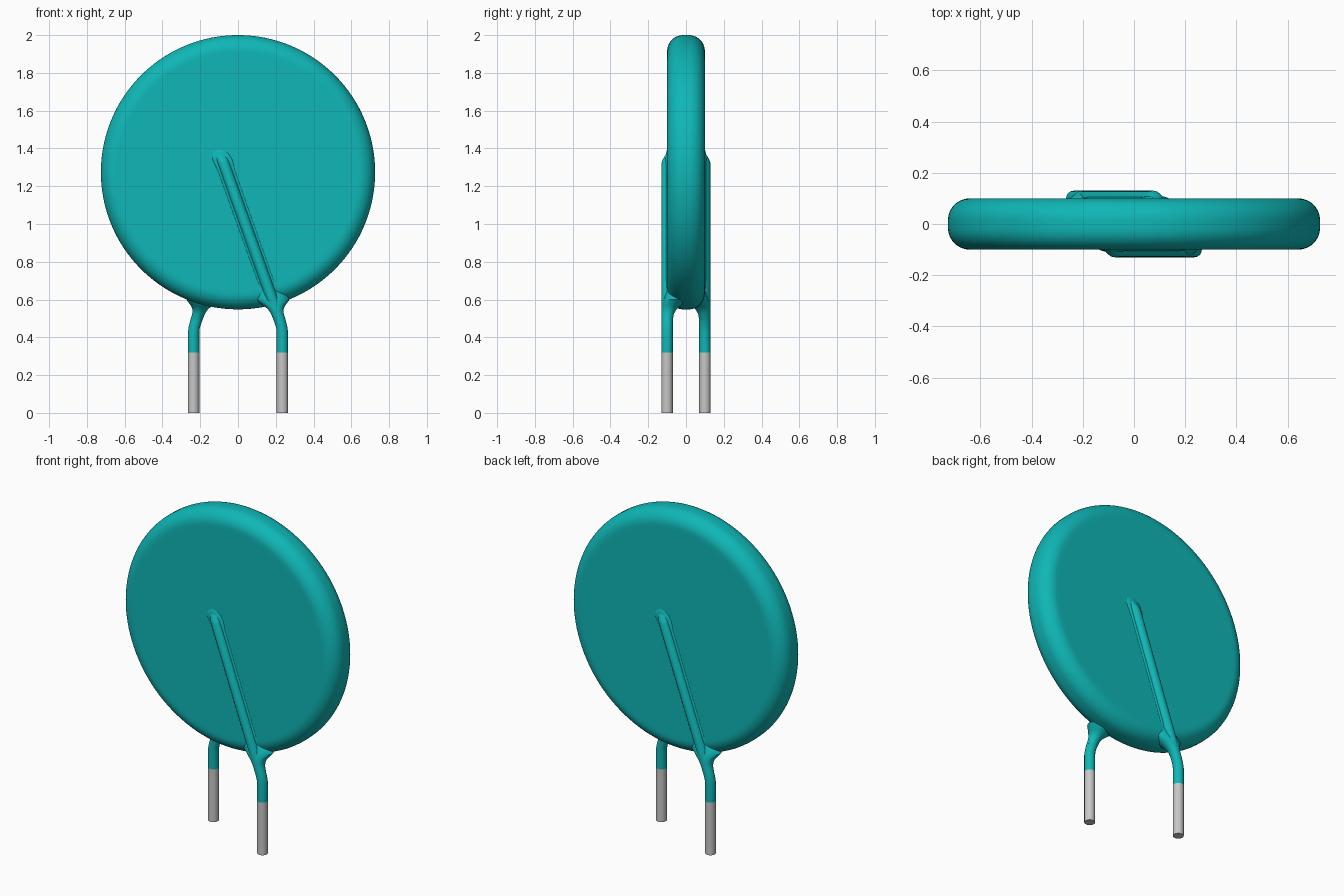
import bpy, bmesh, math
from mathutils import Matrix

cube = bpy.data.objects.get("Cube")
if cube:
    bpy.data.objects.remove(cube, do_unlink=True)


def material(name, rgb, roughness):
    mat = bpy.data.materials.new(name)
    mat.use_nodes = True
    mat.diffuse_color = (*rgb, 1)
    bsdf = next(n for n in mat.node_tree.nodes if n.type == 'BSDF_PRINCIPLED')
    bsdf.inputs["Base Color"].default_value = (*rgb, 1)
    bsdf.inputs["Roughness"].default_value = roughness
    return mat


teal = material("teal coating", (0.005, 0.47, 0.47), 0.5)
grey = material("tinned metal", (0.57, 0.57, 0.57), 0.5)


def loft(name, rows, mat, sides=24, transform=Matrix()):
    """Skin a stack of horizontal ellipses (x, y, z, rx, ry), capped at both ends."""
    bm = bmesh.new()
    rings = []
    for x, y, z, rx, ry in rows:
        angles = [2 * math.pi * i / sides for i in range(sides)]
        rings.append([bm.verts.new((x + rx * math.cos(a), y + ry * math.sin(a), z))
                      for a in angles])
    for low, high in zip(rings, rings[1:]):
        for i in range(sides):
            j = (i + 1) % sides
            bm.faces.new((low[i], low[j], high[j], high[i]))
    bm.faces.new(rings[0][::-1])
    bm.faces.new(rings[-1])
    bm.transform(transform)
    bmesh.ops.recalc_face_normals(bm, faces=bm.faces)
    mesh = bpy.data.meshes.new(name)
    bm.to_mesh(mesh)
    bm.free()
    mesh.materials.append(mat)
    obj = bpy.data.objects.new(name, mesh)
    bpy.context.collection.objects.link(obj)
    bpy.ops.object.select_all(action='DESELECT')
    obj.select_set(True)
    bpy.context.view_layer.objects.active = obj
    bpy.ops.object.shade_smooth_by_angle(angle=math.radians(40))
    return obj


# Round disc body with a rounded rim, stood upright
R, HALF, ROUND, CENTRE = 0.726, 0.10, 0.085, 1.274
rim = []
for side in (-1, 1):
    for k in range(11):
        a = math.pi / 2 * (k / 10 if side > 0 else 1 - k / 10)
        r = R - ROUND + ROUND * math.cos(a)
        rim.append((0, 0, side * (HALF - ROUND + ROUND * math.sin(a)), r, r))
flat = R - ROUND - 0.02
rim = [(0, 0, -HALF, flat, flat)] + rim + [(0, 0, HALF, flat, flat)]
upright = Matrix.Translation((0, 0, CENTRE)) @ Matrix.Rotation(math.pi / 2, 4, 'X')
loft("disc_body", rim, teal, 128, upright)

# Lead dimensions: vertical foot, then a slanted run across the disc face
X, Y, W = 0.235, -0.10, 0.03
BEND, TOP, TOP_X = 0.45, 1.32, -0.075


def slant_x(z):
    return X + (TOP_X - X) * (z - BEND) / (TOP - BEND)


# Each side is the other one turned half way round
for label, turn in (("front", 0), ("back", math.pi)):
    spin = Matrix.Rotation(turn, 4, 'Z')

    # Bare metal pin
    loft(label + "_pin", [(X, Y, 0, W, W), (X, Y, 0.32, W, W)], grey, 24, spin)

    # Coated lead, sinking into the disc at its upper end
    lead = [(X, Y, 0.32, W, W), (X, Y, BEND - 0.02, W, W),
            (X - 0.004, Y, BEND + 0.005, W, W),
            (slant_x(0.49), Y, 0.49, 0.032, W),
            (TOP_X, Y, TOP, 0.032, W),
            (slant_x(1.34), Y + 0.006, 1.34, 0.033, W),
            (slant_x(1.365), Y + 0.021, 1.365, 0.034, W),
            (slant_x(1.385), Y + 0.031, 1.385, 0.030, W)]
    loft(label + "_lead", lead, teal, 24, spin)

    # Coating piled up in a low ridge along the lead
    ridge = [(slant_x(z), Y + 0.004, z, rx, ry) for z, rx, ry in
             ((0.64, 0.04, 0.008), (0.70, 0.046, 0.012), (1.28, 0.048, 0.012),
              (1.34, 0.055, 0.014), (1.375, 0.045, 0.010), (1.395, 0.015, 0.004))]
    loft(label + "_lead_ridge", ridge, teal, 24, spin)

    # Concave flare where the lead leaves the rim
    flare = [(slant_x(z), -0.13 + ry + inset, z, rx, ry) for z, rx, ry, inset in
             ((0.49, 0.032, 0.030, 0.0), (0.525, 0.034, 0.033, 0.0),
              (0.548, 0.041, 0.040, 0.0), (0.565, 0.054, 0.048, 0.001),
              (0.58, 0.070, 0.056, 0.004), (0.60, 0.092, 0.060, 0.010),
              (0.625, 0.085, 0.055, 0.018), (0.66, 0.055, 0.040, 0.028),
              (0.69, 0.030, 0.025, 0.035))]
    loft(label + "_lead_flare", flare, teal, 32, spin)
